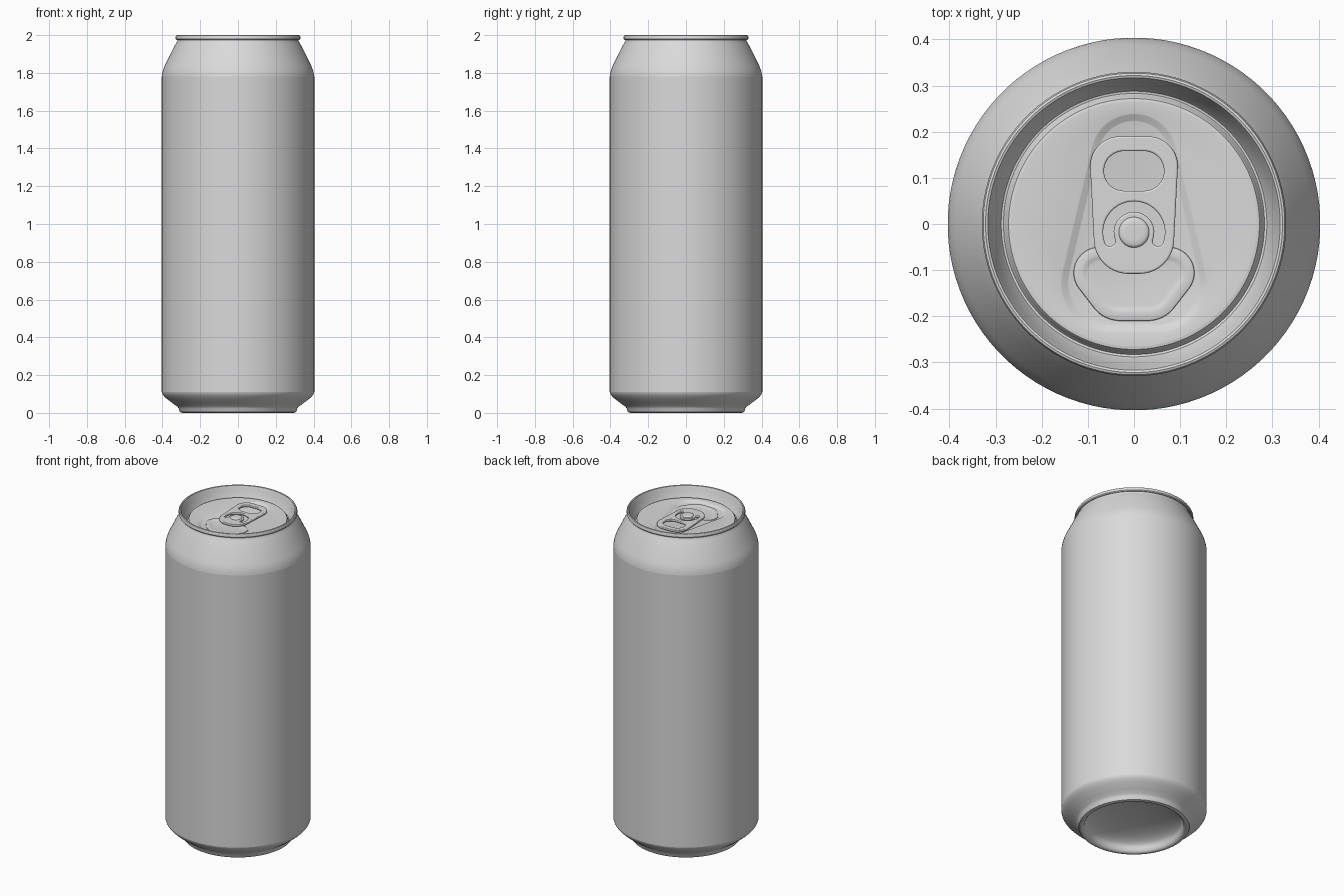
import bpy, bmesh
from math import cos, sin, pi, radians

cube = bpy.data.objects.get("Cube")
if cube:
    bpy.data.objects.remove(cube, do_unlink=True)

aluminium = bpy.data.materials.new("aluminium")
aluminium.use_nodes = True
GREY = (0.7, 0.7, 0.71, 1)
aluminium.diffuse_color = GREY
aluminium.node_tree.nodes["Principled BSDF"].inputs["Base Color"].default_value = GREY

SEG = 96


def finish(obj, angle=35):
    """Assign the metal and smooth everything but the crisp edges."""
    obj.data.materials.clear()
    obj.data.materials.append(aluminium)
    bpy.ops.object.select_all(action="DESELECT")
    obj.select_set(True)
    bpy.context.view_layer.objects.active = obj
    bpy.ops.object.shade_smooth_by_angle(angle=radians(angle))
    return obj


def outline(circles, inset=0.0):
    """Rounded outline wrapped around circles (x, y, r), one point per direction."""
    points = []
    for i in range(SEG):
        a = 2 * pi * (i + 0.5) / SEG
        c, s = cos(a), sin(a)
        x, y, r = max(circles, key=lambda k: k[0] * c + k[1] * s + k[2])
        points.append((x + (r - inset) * c, y + (r - inset) * s))
    return points


def loft(name, rings, cap_start=False, cap_end=False):
    """Skin a stack of (outline, height) rings."""
    bm = bmesh.new()
    loops = [[bm.verts.new((x, y, z)) for x, y in pts] for pts, z in rings]
    for low, high in zip(loops, loops[1:]):
        for i in range(SEG):
            j = (i + 1) % SEG
            bm.faces.new((low[i], low[j], high[j], high[i]))
    if cap_start:
        bm.faces.new(loops[0][::-1])
    if cap_end:
        bm.faces.new(loops[-1])
    bmesh.ops.remove_doubles(bm, verts=bm.verts, dist=0.00001)
    mesh = bpy.data.meshes.new(name)
    bm.to_mesh(mesh)
    bm.free()
    obj = bpy.data.objects.new(name, mesh)
    bpy.context.collection.objects.link(obj)
    return finish(obj)


def lathe(name, profile, **caps):
    return loft(name, [(outline([(0, 0, r)]), z) for r, z in profile], **caps)


# Can shell: domed base, straight wall, tapered shoulder
R, BASE, NECK = 0.404, 0.11, 1.78
dome = [(0.272 * sin(t * pi / 20), 0.025 + 0.07 * cos(t * pi / 20)) for t in range(1, 11)]
lathe("base", dome + [(0.277, 0.01), (0.285, 0.002), (0.295, 0), (0.306, 0.004),
                      (0.312, 0.013), (0.314, 0.024), (0.322, 0.034), (0.345, 0.05),
                      (0.38, 0.077), (0.395, 0.092), (0.402, 0.103), (R, BASE)],
      cap_start=True)
lathe("body_wall", [(R, BASE), (R, NECK)])
lathe("shoulder", [(R, NECK), (0.402, 1.795), (0.397, 1.815), (0.388, 1.838),
                   (0.345, 1.925), (0.328, 1.957), (0.321, 1.968), (0.32, 1.976)])

# Seamed rim and countersunk groove around the lid
lathe("rim", [(0.32, 1.976), (0.326, 1.975), (0.33, 1.98), (0.33, 1.992), (0.327, 1.998),
              (0.322, 2.0), (0.317, 1.998), (0.314, 1.99), (0.308, 1.97), (0.293, 1.93),
              (0.288, 1.922), (0.283, 1.921), (0.279, 1.926), (0.276, 1.939),
              (0.272, 1.944), (0.266, 1.945)])

# Lid panel with a teardrop recess
LID, FLOOR = 1.945, 1.935
teardrop = [(0, 0.145, 0.095), (-0.052, -0.128, 0.107), (0.052, -0.128, 0.107)]
loft("lid_panel", [(outline([(0, 0, 0.266)]), LID),
                   (outline(teardrop), LID), (outline(teardrop, 0.003), LID - 0.001),
                   (outline(teardrop, 0.015), FLOOR + 0.001),
                   (outline(teardrop, 0.018), FLOOR)], cap_end=True)

# Scored mouth panel with a sunken centre
mouth = [(-0.075, -0.106, 0.056), (0.075, -0.106, 0.056),
         (-0.03, -0.138, 0.072), (0.03, -0.138, 0.072)]
steps = [(0, 0), (0.001, 0.003), (0.003, 0.004), (0.019, 0.004),
         (0.022, 0.0035), (0.028, 0.001), (0.031, 0.0005)]
loft("mouth_panel", [(outline(mouth, d), FLOOR + h) for d, h in steps], cap_end=True)

# Pull tab: flat plate with a finger hole and a horseshoe slot around the rivet
RIVET_Y = -0.018
tab_shape = [(-0.03, 0.125, 0.065), (0.03, 0.125, 0.065),
             (-0.012, -0.033, 0.075), (0.012, -0.033, 0.075)]
hole = [(-0.022, 0.115, 0.043), (0.022, 0.115, 0.043)]


def arc(radius, start, end, cx=0.0, cy=RIVET_Y, n=28):
    angles = [radians(start + (end - start) * i / n) for i in range(n + 1)]
    return [(cx + radius * cos(a), cy + radius * sin(a)) for a in angles]


OUT, IN, TIP = 0.067, 0.044, 20
MID, CAP = (OUT + IN) / 2, (OUT - IN) / 2
tip_x, tip_y = MID * cos(radians(TIP)), RIVET_Y - MID * sin(radians(TIP))
slot = (arc(OUT, -TIP, 180 + TIP)
        + arc(CAP, 180 + TIP, 360 + TIP, -tip_x, tip_y, 8)[1:-1]
        + arc(IN, 180 + TIP, -TIP)
        + arc(CAP, 180 - TIP, 360 - TIP, tip_x, tip_y, 8)[1:-1])

curve = bpy.data.curves.new("pull_tab", "CURVE")
curve.dimensions = "2D"
curve.fill_mode = "BOTH"
curve.extrude = 0.003
curve.bevel_depth = 0.004
curve.bevel_resolution = 2
curve.offset = -0.004
for pts in (outline(tab_shape), outline(hole), slot):
    spline = curve.splines.new("POLY")
    spline.points.add(len(pts) - 1)
    for p, (x, y) in zip(spline.points, pts):
        p.co = (x, y, 0, 1)
    spline.use_cyclic_u = True
tab = bpy.data.objects.new("pull_tab", curve)
bpy.context.collection.objects.link(tab)
tab.location.z = FLOOR + 0.014
bpy.ops.object.select_all(action="DESELECT")
tab.select_set(True)
bpy.context.view_layer.objects.active = tab
bpy.ops.object.convert(target="MESH")
finish(bpy.context.view_layer.objects.active)

# Rivet joining the tab to the lid
rivet = [(0.033, 0), (0.033, 0.021), (0.031, 0.024), (0.027, 0.026), (0.018, 0.0265)]
loft("rivet", [(outline([(0, RIVET_Y, r)]), FLOOR + h) for r, h in rivet], cap_end=True)
